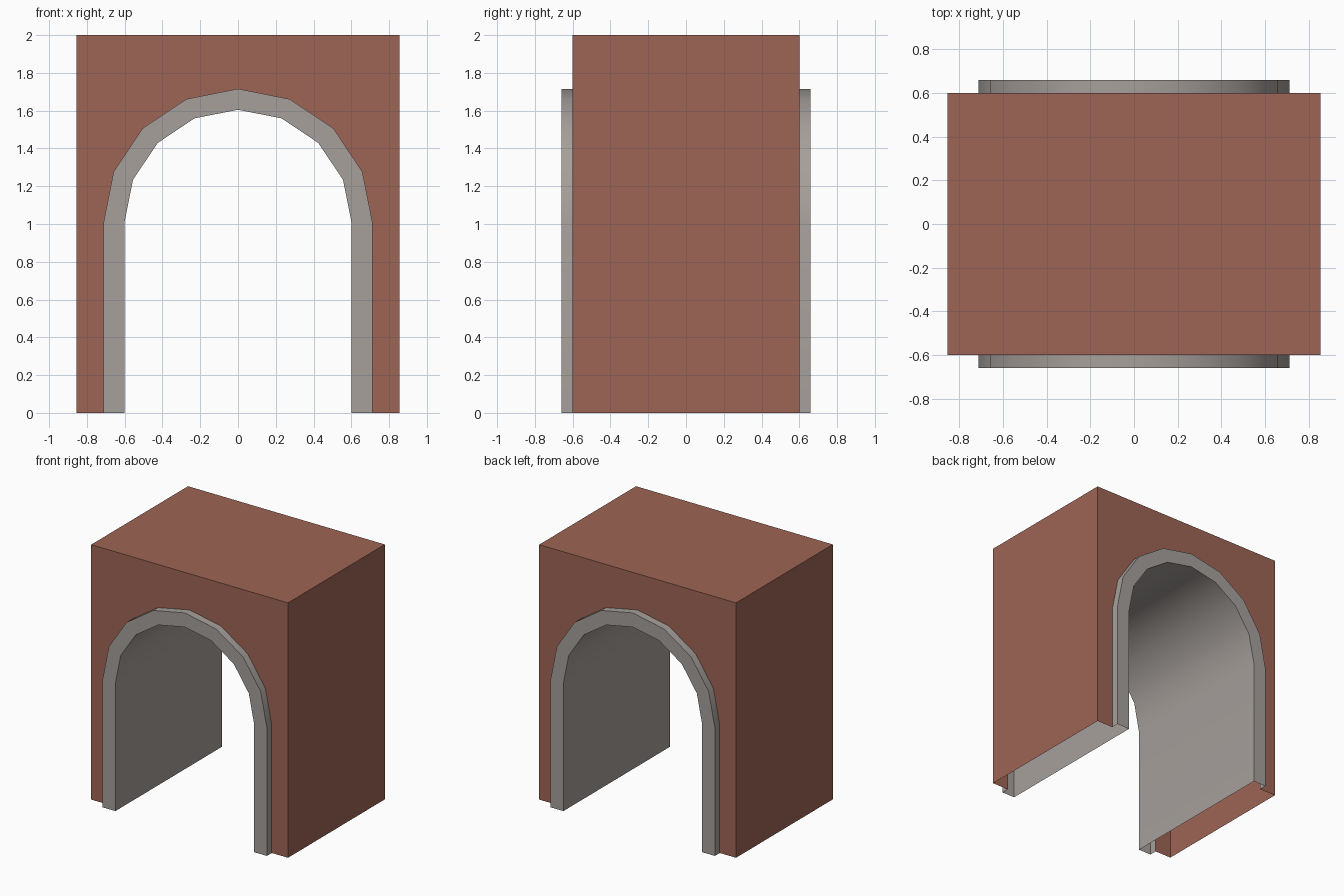
import bpy, bmesh, math

if "Cube" in bpy.data.objects:
    bpy.data.objects.remove(bpy.data.objects["Cube"])

HALF_W, HALF_D, HEIGHT = 0.854, 0.60, 2.0
SPRING, R_IN, R_OUT = 1.003, 0.602, 0.713
TRIM_Y = 0.66
SEGMENTS = 8


def arch(r):
    """Arch outline in x, z: left foot, half circle, right foot."""
    pts = [(-r, 0.0)]
    for i in range(SEGMENTS + 1):
        a = math.pi * (1 - i / SEGMENTS)
        pts.append((r * math.cos(a), SPRING + r * math.sin(a)))
    return pts + [(r, 0.0)]


def row(bm, outline, y):
    return [bm.verts.new((x, y, z)) for x, z in outline]


def bridge(bm, a, b):
    for i in range(len(a) - 1):
        bm.faces.new((a[i], a[i + 1], b[i + 1], b[i]))


def finish(bm, name):
    mesh = bpy.data.meshes.new(name)
    bm.to_mesh(mesh)
    bm.free()
    ob = bpy.data.objects.new(name, mesh)
    bpy.context.collection.objects.link(ob)
    return ob


# Brick shell: sides, roof and two arched end walls, open underneath
bm = bmesh.new()
box = [(-HALF_W, 0), (-HALF_W, HEIGHT), (HALF_W, HEIGHT), (HALF_W, 0)]
front, back = row(bm, box, -HALF_D), row(bm, box, HALF_D)
bridge(bm, front, back)
front_hole = row(bm, arch(R_OUT), -HALF_D)
back_hole = row(bm, arch(R_OUT), HALF_D)
bm.faces.new(front_hole + front[::-1])
bm.faces.new(back + back_hole[::-1])
bm.normal_update()
for f in bm.faces:
    c = f.calc_center_median()
    # end walls face along y, sides and roof face away from the middle
    out = f.normal.x * c.x + f.normal.y * c.y + f.normal.z * (c.z - 1)
    if out < 0:
        f.normal_flip()
shell = finish(bm, "brick_shell")
brick = bpy.data.materials.new("brick")
brick.diffuse_color = (0.34, 0.13, 0.09, 1)
brick.use_nodes = True
brick.node_tree.nodes["Principled BSDF"].inputs["Base Color"].default_value = brick.diffuse_color
shell.data.materials.append(brick)

# Stone lining: raised trim at both ends joined by the tunnel vault
bm = bmesh.new()
section = [(R_OUT, -HALF_D), (R_OUT, -TRIM_Y), (R_IN, -TRIM_Y),
           (R_IN, TRIM_Y), (R_OUT, TRIM_Y), (R_OUT, HALF_D)]
rows = [row(bm, arch(r), y) for r, y in section]
for a, b in zip(rows, rows[1:]):
    bridge(bm, b, a)
bm.normal_update()
# the first strip is the outer trim edge, whose crown faces upward
bm.faces.ensure_lookup_table()
if bm.faces[SEGMENTS // 2].normal.z < 0:
    bmesh.ops.reverse_faces(bm, faces=bm.faces[:])
lining = finish(bm, "stone_arch_lining")
stone = bpy.data.materials.new("stone")
stone.diffuse_color = (0.38, 0.35, 0.33, 1)
stone.use_nodes = True
stone.node_tree.nodes["Principled BSDF"].inputs["Base Color"].default_value = stone.diffuse_color
lining.data.materials.append(stone)

bpy.ops.object.select_all(action='DESELECT')
lining.select_set(True)
bpy.context.view_layer.objects.active = lining
bpy.ops.object.shade_smooth_by_angle(angle=math.radians(30))
